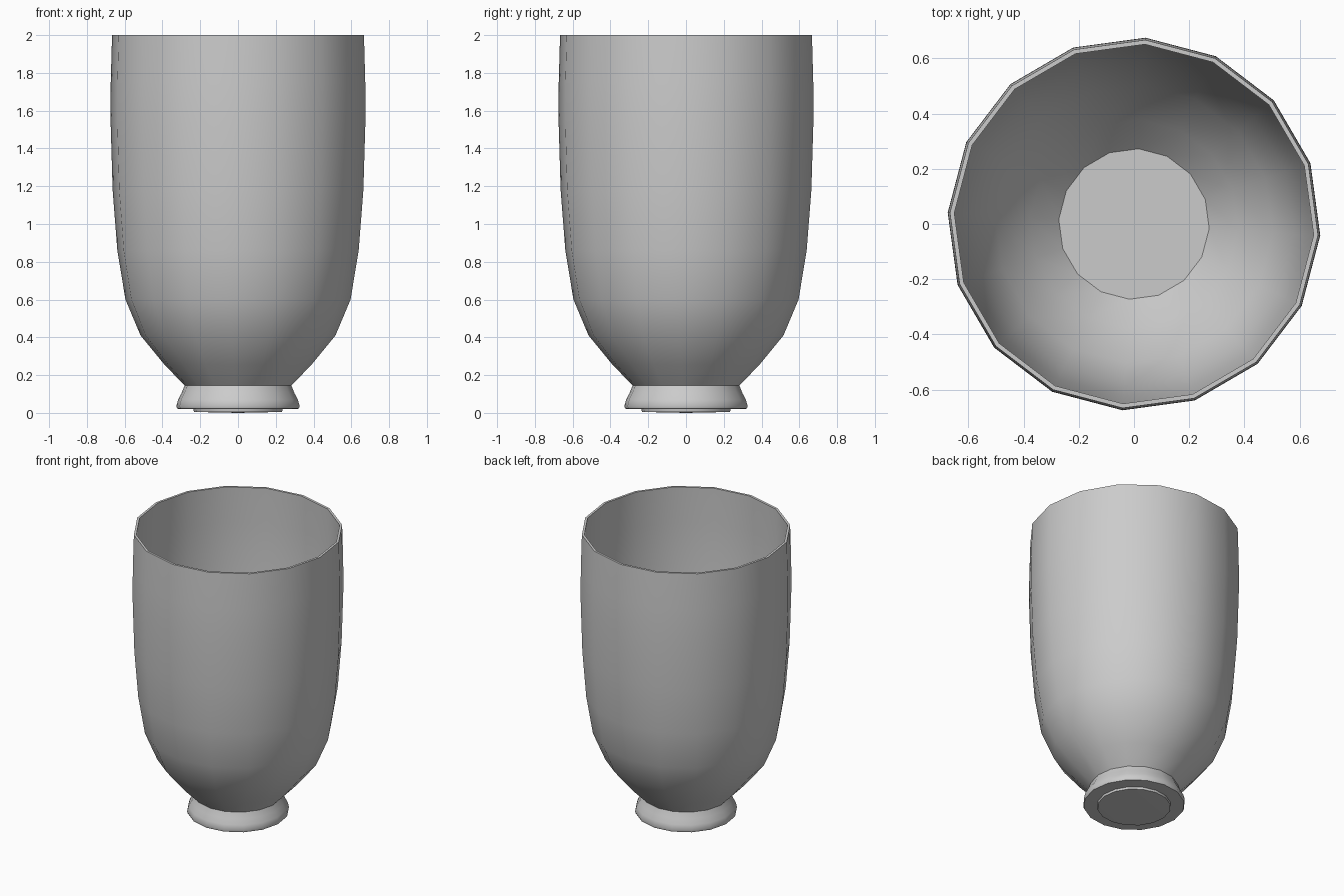
import bpy, bmesh, math

if "Cube" in bpy.data.objects:
    bpy.data.objects.remove(bpy.data.objects["Cube"])

SIDES = 16
OFFSET = math.radians(-3.5)


def lathe(name, profile):
    """Revolve (radius, z) points around z; radius 0 closes to a pole."""
    bm = bmesh.new()
    rings = []
    for r, z in profile:
        if r == 0:
            rings.append([bm.verts.new((0, 0, z))] * SIDES)
        else:
            angles = [OFFSET + math.tau * i / SIDES for i in range(SIDES)]
            rings.append([bm.verts.new((r * math.cos(a), r * math.sin(a), z)) for a in angles])
    for lower, upper in zip(rings, rings[1:]):
        for i in range(SIDES):
            j = (i + 1) % SIDES
            quad = (lower[i], lower[j], upper[j], upper[i])
            bm.faces.new(list(dict.fromkeys(quad)))
    bmesh.ops.recalc_face_normals(bm, faces=bm.faces)
    mesh = bpy.data.meshes.new(name)
    bm.to_mesh(mesh)
    bm.free()
    obj = bpy.data.objects.new(name, mesh)
    bpy.context.collection.objects.link(obj)
    bpy.ops.object.select_all(action='DESELECT')
    obj.select_set(True)
    bpy.context.view_layer.objects.active = obj
    bpy.ops.object.shade_smooth_by_angle(angle=math.radians(35))
    return obj


# Thin-walled cup: outer wall up, over the rim, inner wall down to the floor
lathe("cup_bowl", [
    (0, 0.14), (0.283, 0.145), (0.39, 0.255), (0.517, 0.41), (0.597, 0.60),
    (0.640, 0.86), (0.665, 1.18), (0.676, 1.55), (0.675, 1.75), (0.668, 2.0),
    (0.652, 2.0), (0.659, 1.75), (0.660, 1.55), (0.649, 1.18), (0.624, 0.86),
    (0.582, 0.61), (0.504, 0.424), (0.378, 0.268), (0.273, 0.16), (0, 0.16)])

# Flared foot with a shallow raised disc underneath
lathe("cup_foot", [
    (0, 0.0), (0.234, 0.005), (0.236, 0.02), (0.322, 0.022), (0.327, 0.035),
    (0.318, 0.07), (0.299, 0.105), (0.283, 0.146), (0, 0.146)])
